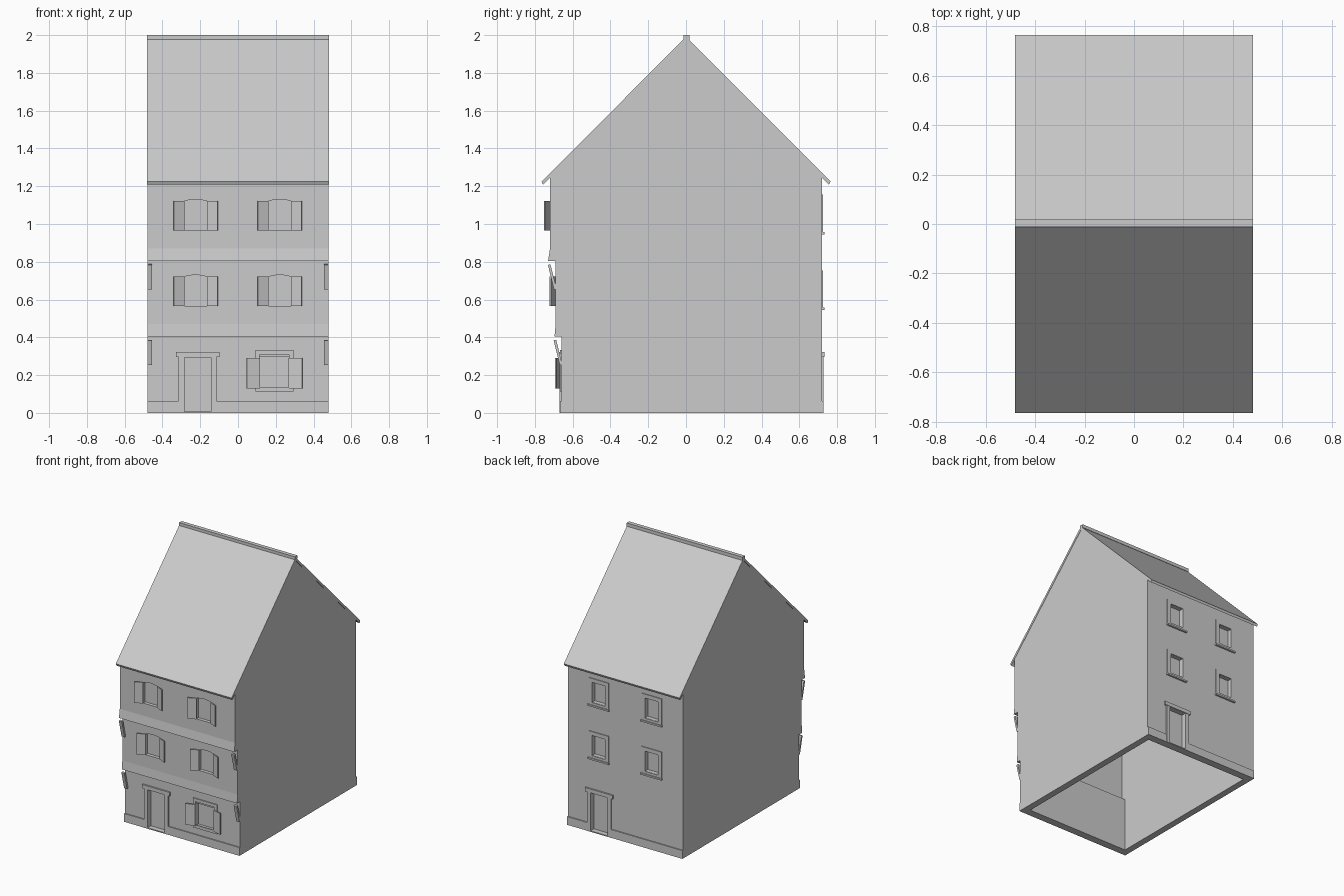
import bpy, bmesh, math
from mathutils import Matrix, Vector

cube = bpy.data.objects.get("Cube")
if cube:
    bpy.data.objects.remove(cube, do_unlink=True)

plaster = bpy.data.materials.new("pale grey")
plaster.use_nodes = True
GREY = (0.6, 0.6, 0.6, 1)
plaster.diffuse_color = GREY
plaster.node_tree.nodes["Principled BSDF"].inputs["Base Color"].default_value = GREY

HALF = 0.48          # half width of the house
WALL = 0.05          # wall thickness
FLOORS = {"ground": -0.66, "middle": -0.69, "upper": -0.72}
BACK = 0.72


def finish(name, bm):
    bmesh.ops.recalc_face_normals(bm, faces=bm.faces[:])
    mesh = bpy.data.meshes.new(name)
    bm.to_mesh(mesh)
    bm.free()
    mesh.materials.append(plaster)
    ob = bpy.data.objects.new(name, mesh)
    bpy.context.collection.objects.link(ob)
    return ob


def prism(name, points, axis, a, b):
    """Extrude a 2D profile along x (points are y, z) or y (points are x, z)."""
    bm = bmesh.new()
    place = (lambda p, t: (t, p[0], p[1])) if axis == "x" else (lambda p, t: (p[0], t, p[1]))
    face = bm.faces.new([bm.verts.new(place(p, a)) for p in points])
    ext = bmesh.ops.extrude_face_region(bm, geom=[face])
    verts = [v for v in ext["geom"] if isinstance(v, bmesh.types.BMVert)]
    step = Vector((b - a, 0, 0)) if axis == "x" else Vector((0, b - a, 0))
    bmesh.ops.translate(bm, verts=verts, vec=step)
    return finish(name, bm)


def box(name, x0, x1, y0, y1, z0, z1):
    return prism(name, [(x0, z0), (x1, z0), (x1, z1), (x0, z1)], "y", y0, y1)


def turned_box(name, size, pivot, angle, axis, shift):
    """Box moved by shift, then rotated about the pivot."""
    bm = bmesh.new()
    bmesh.ops.create_cube(bm, size=1)
    turn = Matrix.Translation(pivot) @ Matrix.Rotation(angle, 4, axis)
    bm.transform(turn @ Matrix.Translation(shift) @ Matrix.Diagonal((*size, 1)))
    return finish(name, bm)


def cut(target, cutter):
    mod = target.modifiers.new("cut", "BOOLEAN")
    mod.operation = "DIFFERENCE"
    mod.solver = "EXACT"
    mod.object = cutter
    bpy.context.view_layer.objects.active = target
    bpy.ops.object.modifier_apply(modifier=mod.name)
    bpy.data.objects.remove(cutter, do_unlink=True)


def arch(cx, half, z0, z1, rise):
    """Rectangle with a shallow curved head."""
    head = [(cx + half * t / 4, z1 - rise * (t / 4) ** 2) for t in range(4, -5, -1)]
    return [(cx - half, z0), (cx + half, z0)] + head


# Hollow body with jettied front and gabled top
g, m, u = FLOORS.values()
outer = [(g, 0), (g, 0.405), (m - 0.006, 0.405), (m, 0.47), (m, 0.805),
         (u - 0.01, 0.805), (u, 0.87), (u, 1.248), (0, 1.968), (BACK, 1.248), (BACK, 0)]
inner = [(g + WALL, -0.1), (g + WALL, 0.405), (m + WALL, 0.405), (m + WALL, 0.805),
         (u + WALL, 0.805), (u + WALL, 1.248), (0, 1.92), (BACK - WALL, 1.248), (BACK - WALL, -0.1)]
walls = prism("house_walls", outer, "x", -HALF, HALF)
cut(walls, prism("hollow", inner, "x", -HALF + WALL, HALF - WALL))


def shutters(label, cx, half, y, z0, z1, width, angle):
    for side, word in ((-1, "right"), (1, "left")):
        turned_box(f"{label}_{word}_shutter", (width, 0.008, z1 - z0),
                   (cx + side * half, y, (z0 + z1) / 2), -side * angle, "Z",
                   (side * width / 2, -0.004, 0))


# Arched front windows with half-open shutters
for floor, z in (("middle", 0.565), ("upper", 0.965)):
    y = FLOORS[floor]
    for cx, word in ((-0.224, "right"), (0.221, "left")):
        label = f"{floor}_front_{word}_window"
        shape = arch(cx, 0.062, z, z + 0.165, 0.01)
        cut(walls, prism("opening", shape, "y", y - 0.03, y + 0.1))
        prism(label + "_pane", shape, "y", y + 0.025, y + WALL)
        shutters(label, cx, 0.062, y, z, z + 0.158, 0.062, math.radians(24))


def frame(name, x0, x1, z0, z1, border, ya, yb, sill=True):
    """Surround with an open middle; a door surround has no bottom rail."""
    box(name + "_jamb_a", x0, x0 + border, ya, yb, z0, z1)
    box(name + "_jamb_b", x1 - border, x1, ya, yb, z0, z1)
    box(name + "_head", x0 + border, x1 - border, ya, yb, z1 - border, z1)
    if sill:
        box(name + "_sill_rail", x0 + border, x1 - border, ya, yb, z0, z0 + border)


# Large ground floor window
cut(walls, box("opening", 0.115, 0.27, g - 0.1, g + 0.1, 0.13, 0.297))
box("shop_window_pane", 0.115, 0.27, g + 0.025, g + WALL, 0.13, 0.297)
frame("shop_window_frame", 0.092, 0.293, 0.112, 0.333, 0.023, g - 0.008, g)
shutters("shop_window", 0.1925, 0.0775, g - 0.008, 0.13, 0.29, 0.073, math.radians(15))


def door(name, cx, wall, out):
    """Recessed door with jambs, lintel, and plinth on both sides; out is the facing sign."""
    cut(walls, box("opening", cx - 0.07, cx + 0.07, wall - 0.1, wall + 0.1, 0.008, 0.293))
    box(name, cx - 0.07, cx + 0.07, wall - out * 0.03, wall - out * WALL, 0.008, 0.293)
    face = wall + out * 0.009
    frame(name + "_frame", cx - 0.1, cx + 0.1, 0, 0.323, 0.03, wall, face, False)
    box(name + "_lintel", cx - 0.115, cx + 0.115, wall, wall + out * 0.012, 0.295, 0.323)
    box(name + "_step", cx - 0.07, cx + 0.07, wall, face, 0, 0.008)
    for a, b, part in ((-HALF, cx - 0.1, "a"), (cx + 0.1, HALF, "b")):
        box(f"{name}_plinth_{part}", a, b, wall, wall + out * 0.008, 0, 0.062)


door("front_door", -0.214, g, -1)
door("back_door", 0.214, BACK, 1)

# Back windows with square surrounds and projecting sills
for floor, z in (("middle", 0.545), ("upper", 0.945)):
    for cx, word in ((-0.22, "right"), (0.22, "left")):
        label = f"{floor}_back_{word}_window"
        cut(walls, box("opening", cx - 0.055, cx + 0.055, BACK - 0.1, BACK + 0.1, z + 0.03, z + 0.18))
        box(label + "_pane", cx - 0.055, cx + 0.055, BACK - WALL, BACK - 0.03, z + 0.03, z + 0.18)
        frame(label + "_frame", cx - 0.083, cx + 0.083, z, z + 0.21, 0.029, BACK, BACK + 0.006)
        box(label + "_sill", cx - 0.088, cx + 0.088, BACK, BACK + 0.014, z, z + 0.012)

# Slanted brackets below each jetty
for floor, z in (("ground", 0.32), ("middle", 0.72)):
    y = FLOORS[floor]
    for side, word in ((-1, "right"), (1, "left")):
        turned_box(f"{floor}_{word}_bracket", (0.025, 0.014, 0.135),
                   (side * (HALF - 0.0125), y - 0.018, z), math.radians(14), "X", (0, 0, 0))

# Roof slabs and ridge cap
prism("roof", [(-0.765, 1.225), (0, 1.99), (0.765, 1.225), (0.757, 1.208),
               (0, 1.965), (-0.757, 1.208)], "x", -HALF - 0.002, HALF + 0.002)
box("ridge_cap", -HALF - 0.002, HALF + 0.002, -0.012, 0.018, 1.975, 2.0)
